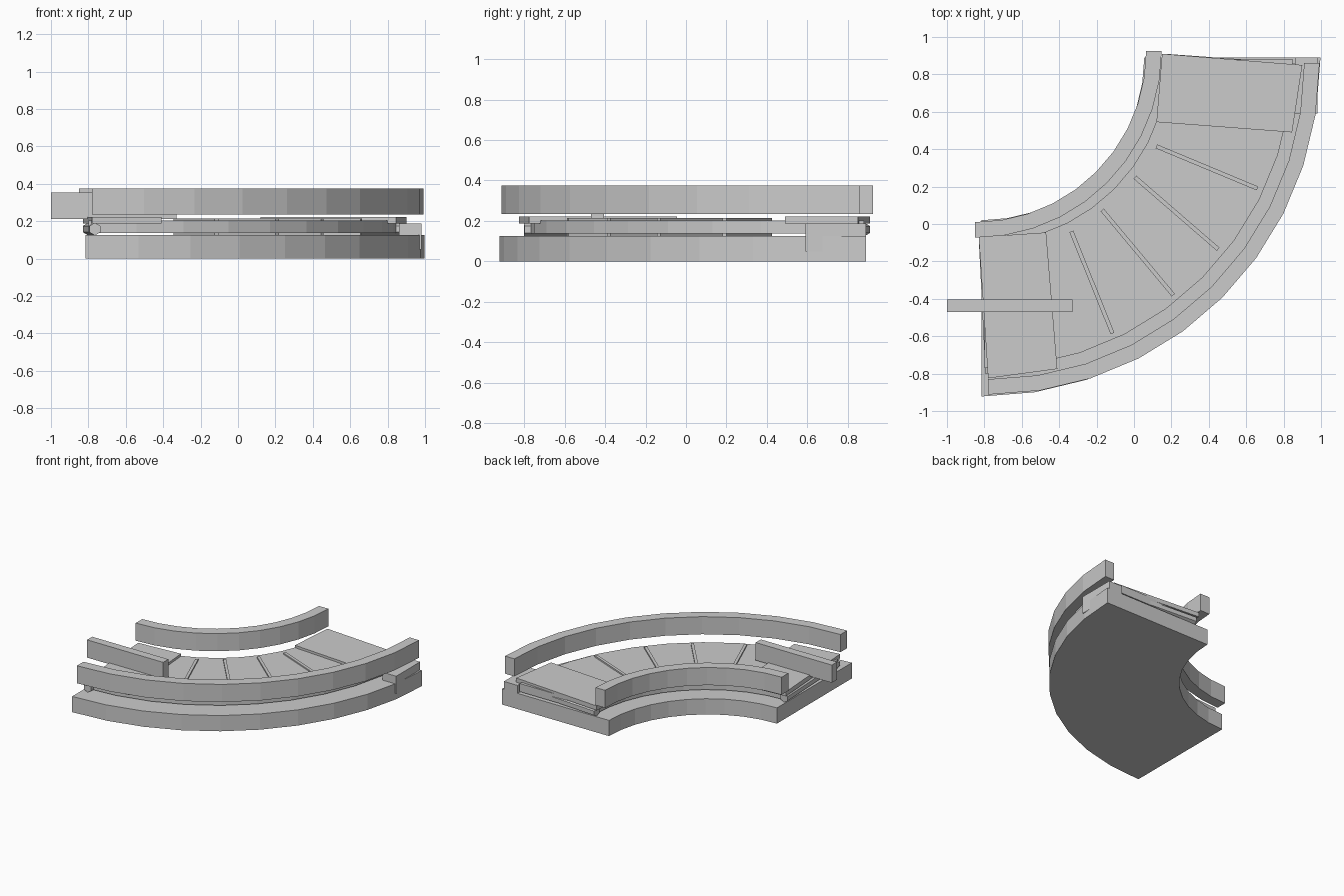
import bpy, bmesh, math
from mathutils import Vector

if "Cube" in bpy.data.objects:
    bpy.data.objects.remove(bpy.data.objects["Cube"])

SEG = 10


def prism(name, outline, z0, z1):
    """Extrude a flat outline between two heights."""
    bm = bmesh.new()
    face = bm.faces.new([bm.verts.new((x, y, z0)) for x, y in outline])
    ext = bmesh.ops.extrude_face_region(bm, geom=[face])
    verts = [g for g in ext["geom"] if isinstance(g, bmesh.types.BMVert)]
    bmesh.ops.translate(bm, vec=(0, 0, z1 - z0), verts=verts)
    bmesh.ops.recalc_face_normals(bm, faces=bm.faces)
    mesh = bpy.data.meshes.new(name)
    bm.to_mesh(mesh)
    bm.free()
    obj = bpy.data.objects.new(name, mesh)
    bpy.context.collection.objects.link(obj)
    return obj


def quarter_ring(name, cx, cy, r0, r1, z0, z1):
    """Quarter-circle band swept from -90 to 0 degrees."""
    angles = [math.radians(-90 + 90 * i / SEG) for i in range(SEG + 1)]
    outer = [(cx + r1 * math.cos(a), cy + r1 * math.sin(a)) for a in angles]
    inner = [(cx + r0 * math.cos(a), cy + r0 * math.sin(a)) for a in reversed(angles)]
    return prism(name, outer + inner, z0, z1)


def box(name, x0, x1, y0, y1, z0, z1):
    return prism(name, [(x0, y0), (x1, y0), (x1, y1), (x0, y1)], z0, z1)


def bar(name, a, b, width, z0, z1):
    """Thin straight strip between two plan points."""
    a, b = Vector(a), Vector(b)
    d = (b - a).normalized() * width / 2
    n = Vector((-d.y, d.x))
    return prism(name, [a - n, b - n, b + n, a + n], z0, z1)


def roller(name, a, b, z, radius):
    """Six-sided roller lying between two plan points."""
    a, b = Vector((*a, z)), Vector((*b, z))
    bpy.ops.mesh.primitive_cylinder_add(vertices=6, radius=radius, depth=(b - a).length,
                                        location=(a + b) / 2)
    obj = bpy.context.object
    obj.name = name
    obj.rotation_euler = (b - a).to_track_quat('Z', 'Y').to_euler()


# Base and side rails
quarter_ring("base", -0.815, 0.89, 0.87, 1.812, 0, 0.125)
quarter_ring("inner_rail", -0.85, 0.925, 0.915, 0.998, 0.235, 0.375)
quarter_ring("outer_rail", -0.78, 0.86, 1.69, 1.772, 0.235, 0.375)

# Curved belt
quarter_ring("belt", -0.80, 0.88, 0.98, 1.65, 0.138, 0.203)

# Flat plates over both ends of the belt
prism("left_end_plate", [(-0.83, -0.07), (-0.78, -0.825), (-0.41, -0.775), (-0.47, -0.045)],
      0.187, 0.222)
prism("right_end_plate", [(0.15, 0.91), (0.12, 0.545), (0.845, 0.49), (0.90, 0.85)],
      0.187, 0.222)

# End rollers
roller("left_roller", (-0.80, -0.09), (-0.765, -0.80), 0.158, 0.034)
roller("right_roller", (0.17, 0.88), (0.87, 0.83), 0.158, 0.034)

# Cleats on the upper and lower faces of the belt
cleats = [((-0.335, -0.04), (-0.115, -0.585)), ((-0.17, 0.075), (0.21, -0.38)),
          ((0.005, 0.25), (0.45, -0.135)), ((0.12, 0.415), (0.66, 0.19))]
for i, (a, b) in enumerate(cleats):
    bar(f"upper_cleat_{i + 1}", a, b, 0.022, 0.195, 0.214)
    bar(f"lower_cleat_{i + 1}", a, b, 0.022, 0.122, 0.142)

# Motor housing and crossing arm
box("motor_housing", 0.86, 0.98, 0.59, 0.89, 0.05, 0.188)
box("guide_arm", -1.0, -0.33, -0.47, -0.405, 0.212, 0.353)
